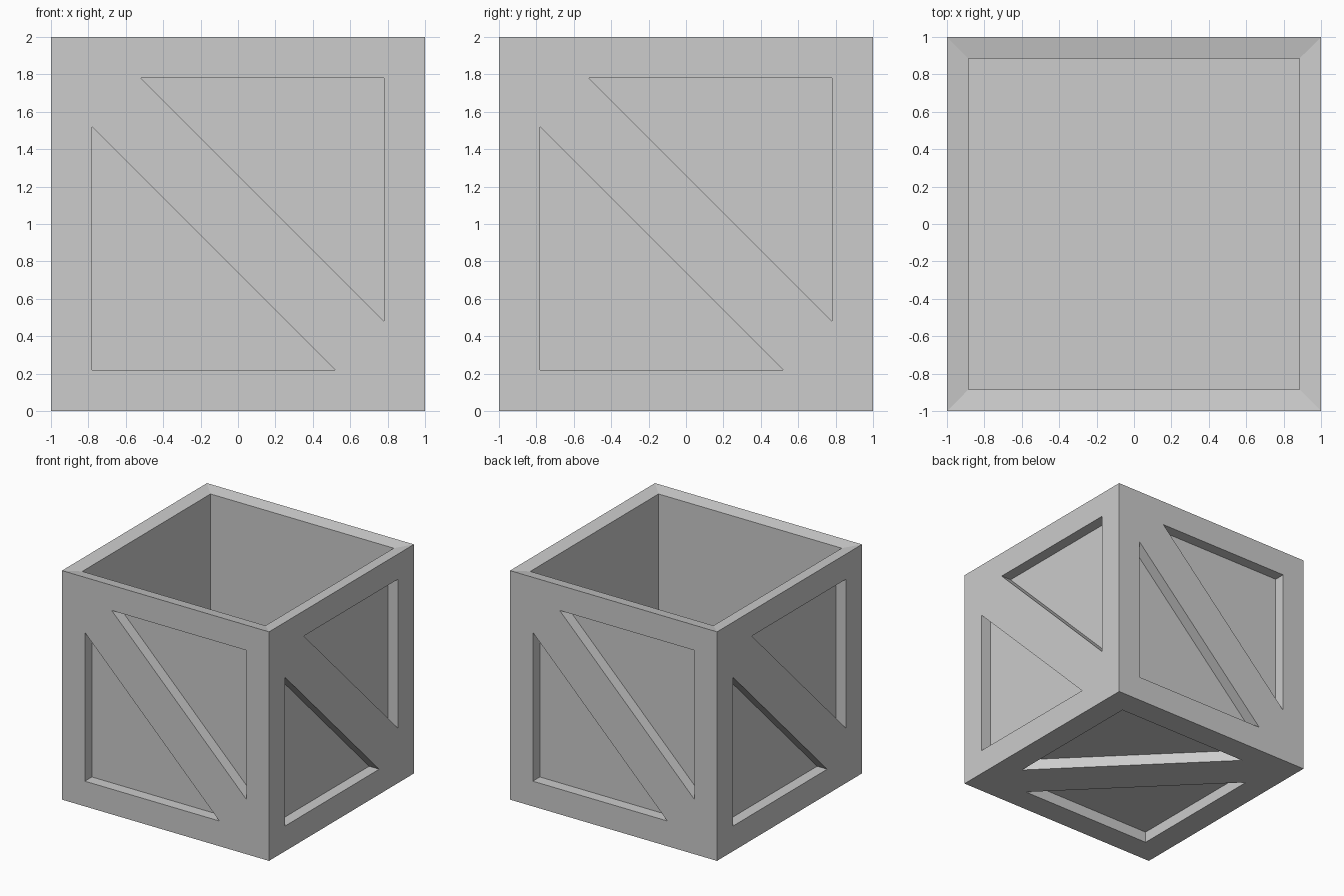
import bpy, bmesh
from math import pi
from mathutils import Matrix, Vector

cube = bpy.data.objects.get("Cube")
if cube:
    bpy.data.objects.remove(cube, do_unlink=True)

WALL = 0.115      # wall and floor thickness
RECESS = 0.097    # depth of the triangular panels
RIM_DROP = 0.02   # inward slope of the rim
OUTER, TIP = 0.78, -0.52

grey = bpy.data.materials.new("plain grey")
grey.use_nodes = True
colour = (0.604, 0.604, 0.604, 1)
grey.diffuse_color = colour
grey.node_tree.nodes["Principled BSDF"].inputs["Base Color"].default_value = colour


def add_object(name, bm):
    bmesh.ops.recalc_face_normals(bm, faces=bm.faces)
    mesh = bpy.data.meshes.new(name)
    bm.to_mesh(mesh)
    bm.free()
    mesh.materials.append(grey)
    obj = bpy.data.objects.new(name, mesh)
    bpy.context.collection.objects.link(obj)
    return obj


# Open box: inset the top for the rim, then push the middle down to the floor
bm = bmesh.new()
bmesh.ops.create_cube(bm, size=2, matrix=Matrix.Translation((0, 0, 1)))
top = max(bm.faces, key=lambda f: f.calc_center_median().z)
bmesh.ops.inset_individual(bm, faces=[top], thickness=WALL, use_even_offset=True)
bmesh.ops.translate(bm, verts=top.verts, vec=(0, 0, -RIM_DROP))
floor = bmesh.ops.extrude_discrete_faces(bm, faces=[top])["faces"][0]
for v in floor.verts:
    v.co.z = WALL
crate = add_object("crate", bm)

# Triangular cutters: two per side, leaving a diagonal brace between them
bm = bmesh.new()


def add_prism(sign, matrix):
    corners = [(OUTER, OUTER), (TIP, OUTER), (OUTER, TIP)]
    verts = [bm.verts.new(matrix @ Vector((sign * u, -1.1, sign * w))) for u, w in corners]
    face = bm.faces.new(verts)
    new = bmesh.ops.extrude_face_region(bm, geom=[face])["geom"]
    push = matrix.to_3x3() @ Vector((0, 0.1 + RECESS, 0))
    bmesh.ops.translate(bm, verts=[g for g in new if isinstance(g, bmesh.types.BMVert)], vec=push)


lift = Matrix.Translation((0, 0, 1))
turns = [Matrix.Rotation(i * pi / 2, 4, 'Z') for i in range(4)]
turns.append(turns[1] @ Matrix.Rotation(pi / 2, 4, 'X'))    # underside
for turn in turns:
    for sign in (1, -1):
        add_prism(sign, lift @ turn)
cutter = add_object("panel_cutter", bm)
cutter.hide_render = True

# Cut the panels, then drop the helper
cut = crate.modifiers.new("panels", 'BOOLEAN')
cut.operation = 'DIFFERENCE'
cut.solver = 'EXACT'
cut.object = cutter
bpy.context.view_layer.objects.active = crate
bpy.ops.object.modifier_apply(modifier=cut.name)
bpy.data.objects.remove(cutter, do_unlink=True)
